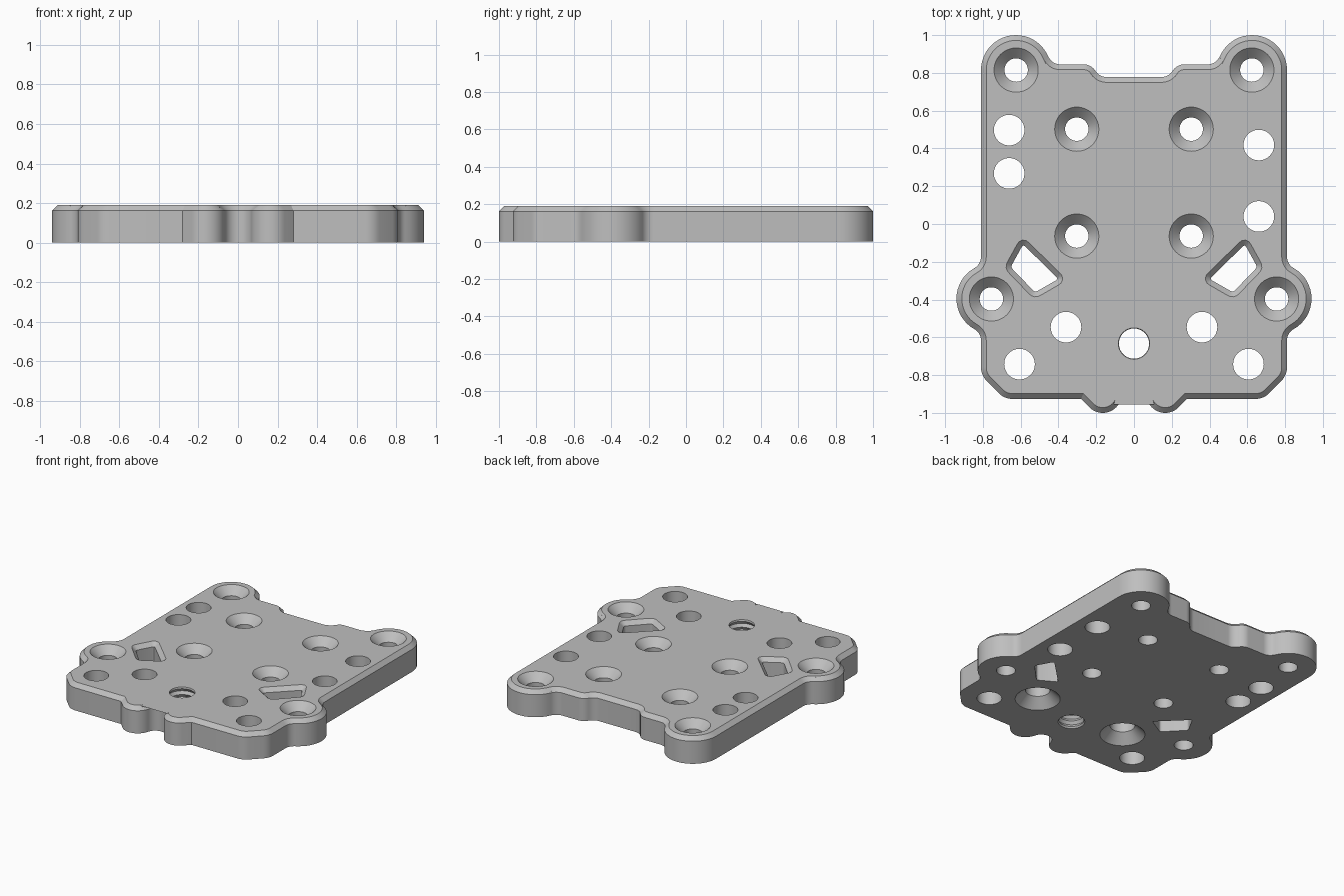
import bpy, bmesh, math
from mathutils import Vector

HEIGHT, CHAMFER, OVER = 0.19, 0.028, 0.01

cube = bpy.data.objects.get("Cube")
if cube:
    bpy.data.objects.remove(cube, do_unlink=True)


def arc(cx, cy, r, a0, a1, step=7.5):
    if r == 0:
        return [Vector((cx, cy))]
    n = max(2, round(abs(a1 - a0) / step))
    angles = [math.radians(a0 + (a1 - a0) * i / n) for i in range(n + 1)]
    return [Vector((cx + r * math.cos(a), cy + r * math.sin(a))) for a in angles]


def offset(points, d):
    """Move a counter-clockwise loop outwards by d, with mitred corners."""
    out = []
    for i, p in enumerate(points):
        a = (p - points[i - 1]).normalized()
        b = (points[(i + 1) % len(points)] - p).normalized()
        na, nb = Vector((a.y, -a.x)), Vector((b.y, -b.x))
        out.append(p + (na + nb) * d / (1 + na.dot(nb)))
    return out


def rounded(corners, t, n=4):
    """Round each corner of a polygon with a small curve of reach t."""
    out = []
    for i, c in enumerate(corners):
        p = c + (corners[i - 1] - c).normalized() * t
        q = c + (corners[(i + 1) % len(corners)] - c).normalized() * t
        for k in range(n + 1):
            s = k / n
            out.append(p * (1 - s) ** 2 + c * 2 * s * (1 - s) + q * s * s)
    return out


def add_stack(bm, layers):
    """Close a solid from equal loops stacked upwards as (points, z)."""
    rings = [[bm.verts.new((p.x, p.y, z)) for p in pts] for pts, z in layers]
    n = len(rings[0])
    bm.faces.new(rings[0][::-1])
    bm.faces.new(rings[-1])
    for lo, hi in zip(rings, rings[1:]):
        for i in range(n):
            j = (i + 1) % n
            bm.faces.new((lo[i], lo[j], hi[j], hi[i]))


def add_hole(bm, x, y, profile):
    """Round cutter from (radius, z) pairs."""
    add_stack(bm, [(arc(x, y, r, 0, 360)[:-1], z) for r, z in profile])


def make_object(name, bm):
    bmesh.ops.recalc_face_normals(bm, faces=bm.faces)
    mesh = bpy.data.meshes.new(name)
    bm.to_mesh(mesh)
    bm.free()
    obj = bpy.data.objects.new(name, mesh)
    bpy.context.collection.objects.link(obj)
    return obj


# Outline: right half as tangent arcs (centre, radius, angles), then mirrored
half = []
for spec in [
    (0, -0.94, 0.07, 90, 13.6),            # front notch
    (0.165, -0.9, 0.1, 193.6, 315),        # front bump
    (0.28, -0.926, 0, 0, 0),
    (0.644, -0.826, 0.1, -90, -45),        # clipped corner
    (0.71, -0.759, 0.1, -45, 0),
    (0.88, -0.617, 0.07, 180, 119.4),      # side lobe and its fillets
    (0.755, -0.395, 0.185, -60.6, 60.6),
    (0.88, -0.173, 0.07, 240.6, 180),
    (0.625, 0.815, 0.185, 0, 157.2),       # back lobe
    (0.39, 0.914, 0.069, -22.8, -90),
    (0.265, 0.775, 0.07, 90, 148.6),       # step in the back edge
    (0.145, 0.848, 0.07, -31.4, -90),
]:
    half += arc(*spec)
outline = half + [Vector((-p.x, p.y)) for p in reversed(half[1:])]

# Plate with chamfered top rim
bm = bmesh.new()
add_stack(bm, [(outline, 0), (outline, HEIGHT - CHAMFER),
               (offset(outline, -CHAMFER), HEIGHT)])
plate = make_object("mounting_plate", bm)

# Cutters
bm = bmesh.new()
top = HEIGHT + OVER
SMALL, LARGE = 0.062, 0.081

# Screw holes countersunk from above
sink = [(SMALL, -OVER), (SMALL, HEIGHT - 0.055), (0.117 + OVER, top)]
# Holes countersunk from below
under = [(0.147 + OVER, -OVER), (LARGE, 0.066), (LARGE, top)]
for side in (-1, 1):
    for x, y in [(0.624, 0.815), (0.303, 0.502), (0.303, -0.064), (0.755, -0.397)]:
        add_hole(bm, side * x, y, sink)
    add_hole(bm, side * 0.36, -0.546, under)

# Plain holes
for x, y in [(-0.661, 0.497), (-0.661, 0.268), (0.661, 0.418), (0.661, 0.04),
             (-0.606, -0.742), (0.606, -0.742)]:
    add_hole(bm, x, y, [(LARGE, -OVER), (LARGE, top)])

# Threaded hole
thread = [(0.08 if i % 2 else 0.094, -OVER + i * 0.021) for i in range(10)]
add_hole(bm, 0, -0.633, thread + [(0.086, top)])

# Four-sided slots with chamfered top edge
corners = [Vector(c) for c in
           [(0.587, -0.108), (0.4, -0.291), (0.524, -0.362), (0.653, -0.228)]]
for side in (-1, 1):
    quad = [Vector((side * c.x, c.y)) for c in corners]
    if side < 0:
        quad.reverse()
    slot = rounded(quad, 0.016)
    add_stack(bm, [(slot, -OVER), (slot, HEIGHT - CHAMFER),
                   (offset(slot, CHAMFER + OVER), top)])
cutter = make_object("hole_cutter", bm)
cutter.hide_render = True

# Cut the holes
cut = plate.modifiers.new("holes", "BOOLEAN")
cut.operation = "DIFFERENCE"
cut.solver = "EXACT"
cut.object = cutter
bpy.ops.object.select_all(action="DESELECT")
plate.select_set(True)
bpy.context.view_layer.objects.active = plate
bpy.ops.object.modifier_apply(modifier=cut.name)
bpy.data.objects.remove(cutter, do_unlink=True)

# Grey finish
grey = bpy.data.materials.new("plain_grey")
grey.use_nodes = True
colour = (0.52, 0.52, 0.52, 1)
grey.diffuse_color = colour
grey.node_tree.nodes["Principled BSDF"].inputs["Base Color"].default_value = colour
plate.data.materials.clear()
plate.data.materials.append(grey)
bpy.ops.object.shade_smooth_by_angle(angle=math.radians(30))
